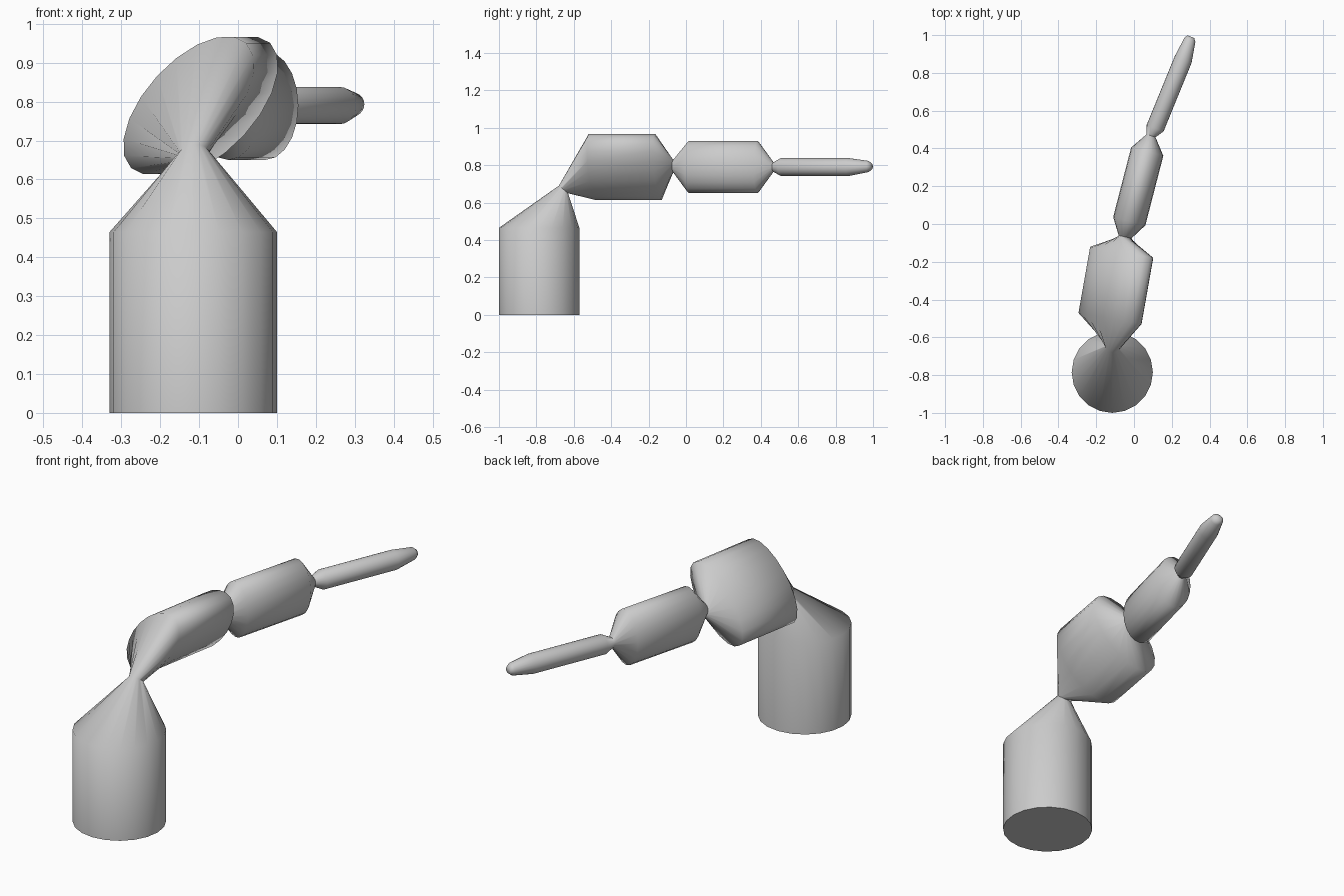
import bpy, bmesh, math
from mathutils import Vector

cube = bpy.data.objects.get("Cube")
if cube:
    bpy.data.objects.remove(cube, do_unlink=True)

SIDES = 20

# single plain colour
grey = bpy.data.materials.new("plain_grey")
grey.use_nodes = True
colour = (0.6, 0.6, 0.6, 1)
grey.diffuse_color = colour
grey.node_tree.nodes["Principled BSDF"].inputs["Base Color"].default_value = colour


def section(centre, width, height, heading, pitch=0, roll=0):
    """Points of an ellipse square to an axis; width and height are half sizes."""
    a, p, r = (math.radians(d) for d in (heading, pitch, roll))
    axis = Vector((math.sin(a) * math.cos(p), math.cos(a) * math.cos(p), math.sin(p)))
    side = Vector((math.cos(a), -math.sin(a), 0))
    up = side.cross(axis)
    # roll leans the top of the ellipse towards its right side
    side, up = side * math.cos(r) - up * math.sin(r), up * math.cos(r) + side * math.sin(r)
    steps = [math.tau * i / SIDES for i in range(SIDES)]
    return [Vector(centre) + side * width * math.cos(t) + up * height * math.sin(t)
            for t in steps]


def loft(name, sections):
    bm = bmesh.new()
    rings = [[bm.verts.new(co) for co in ring] for ring in sections]
    for lower, upper in zip(rings, rings[1:]):
        for i in range(SIDES):
            j = (i + 1) % SIDES
            bm.faces.new((lower[i], lower[j], upper[j], upper[i]))
    bm.faces.new(rings[0])
    bm.faces.new(rings[-1])
    bmesh.ops.recalc_face_normals(bm, faces=bm.faces)
    mesh = bpy.data.meshes.new(name)
    bm.to_mesh(mesh)
    bm.free()
    mesh.materials.append(grey)
    obj = bpy.data.objects.new(name, mesh)
    bpy.context.collection.objects.link(obj)
    bpy.ops.object.select_all(action="DESELECT")
    obj.select_set(True)
    bpy.context.view_layer.objects.active = obj
    bpy.ops.object.shade_smooth_by_angle(angle=math.radians(65))


loft("jointed_arm", [
    # upright base
    section((-0.115, -0.785, 0), 0.215, 0.215, 0, 90),
    section((-0.115, -0.785, 0.465), 0.215, 0.215, 0, 90),
    # first neck
    section((-0.112, -0.655, 0.67), 0.037, 0.032, 0, 50),
    # wide leaning segment
    section((-0.127, -0.5, 0.79), 0.112, 0.22, 10, 0, 43),
    section((-0.065, -0.15, 0.79), 0.112, 0.22, 10, 0, 43),
    # second neck
    section((-0.047, -0.068, 0.795), 0.035, 0.033, 12),
    # tall narrow segment
    section((-0.025, 0.015, 0.79), 0.088, 0.14, 14.5),
    section((0.07, 0.383, 0.79), 0.088, 0.14, 14.5),
    # third neck
    section((0.09, 0.467, 0.79), 0.025, 0.025, 18),
    # slim end segment with tapered tip
    section((0.112, 0.508, 0.79), 0.048, 0.048, 22),
    section((0.26, 0.87, 0.79), 0.048, 0.048, 22),
    section((0.296, 0.975, 0.793), 0.031, 0.03, 22),
    section((0.301, 0.992, 0.793), 0.019, 0.016, 22),
])
